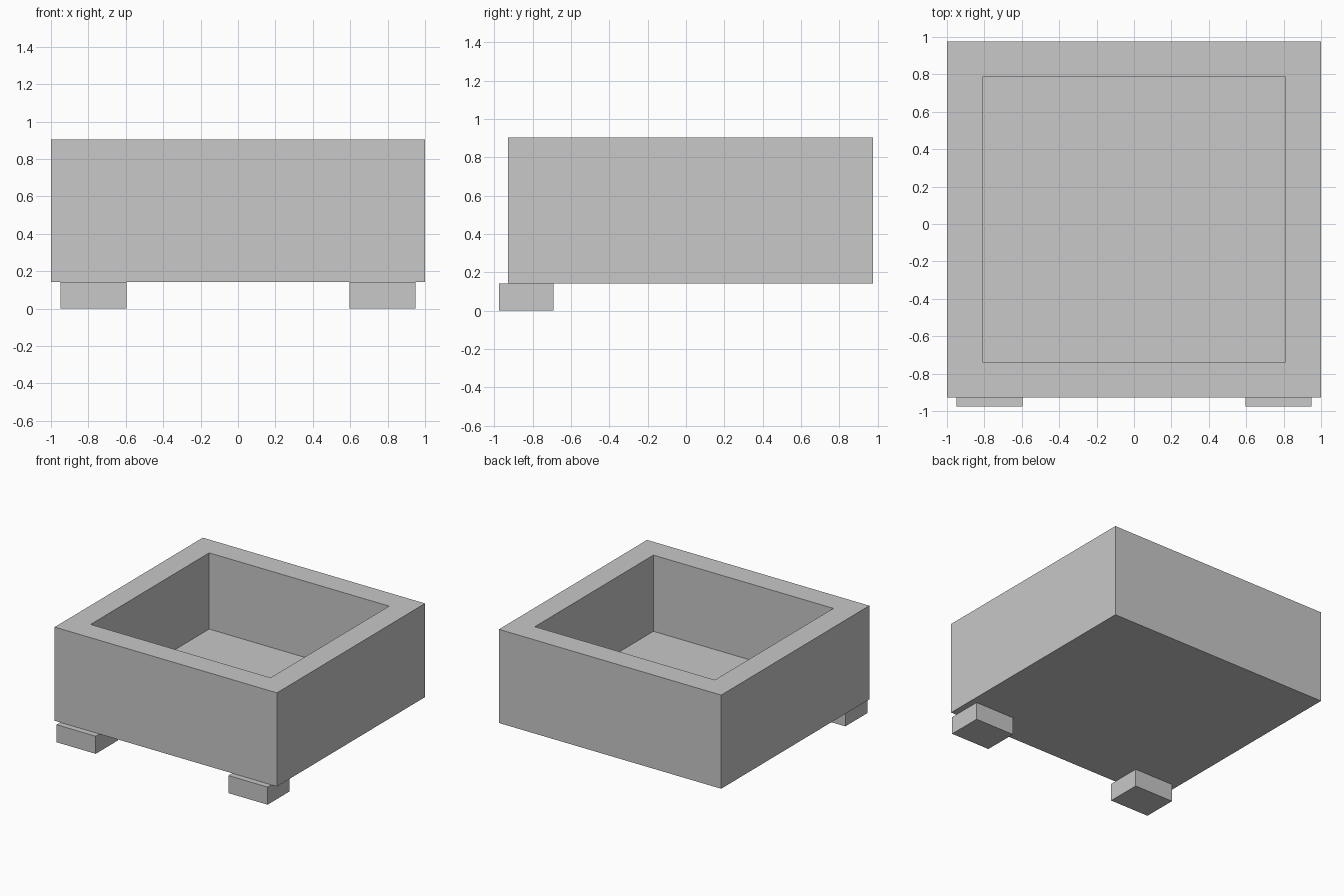
import bpy
import bmesh
from mathutils import Vector

default = bpy.data.objects.get("Cube")
if default:
    bpy.data.objects.remove(default, do_unlink=True)

# One plain grey for every part
grey = bpy.data.materials.new("plain grey")
grey.use_nodes = True
colour = (0.58, 0.58, 0.58, 1)
grey.diffuse_color = colour
grey.node_tree.nodes["Principled BSDF"].inputs["Base Color"].default_value = colour


def box(low, high):
    """Return a bmesh box spanning two opposite corners."""
    low, high = Vector(low), Vector(high)
    bm = bmesh.new()
    bmesh.ops.create_cube(bm, size=1)
    bmesh.ops.scale(bm, vec=high - low, verts=bm.verts)
    bmesh.ops.translate(bm, vec=(low + high) / 2, verts=bm.verts)
    return bm


def finish(name, bm):
    mesh = bpy.data.meshes.new(name)
    bm.to_mesh(mesh)
    bm.free()
    mesh.materials.append(grey)
    obj = bpy.data.objects.new(name, mesh)
    bpy.context.collection.objects.link(obj)


base_z, rim_z, wall, depth = 0.143, 0.905, 0.19, 0.62

# Open tray: the top face is inset to form the rim, then sunk to the floor
bm = box((-1, -0.928, base_z), (1, 0.976, rim_z))
bm.normal_update()
top = max(bm.faces, key=lambda f: f.calc_center_median().z)
bmesh.ops.inset_region(bm, faces=[top], thickness=wall, use_even_offset=True)
floor = bmesh.ops.extrude_discrete_faces(bm, faces=[top])["faces"][0]
bmesh.ops.translate(bm, vec=(0, 0, -depth), verts=floor.verts)
bmesh.ops.recalc_face_normals(bm, faces=bm.faces)
finish("tray", bm)

# Two front feet, poking out slightly past the front wall
for side, x0, x1 in (("right", -0.95, -0.597), ("left", 0.597, 0.95)):
    finish(f"front_{side}_foot", box((x0, -0.976, 0), (x1, -0.692, base_z)))
